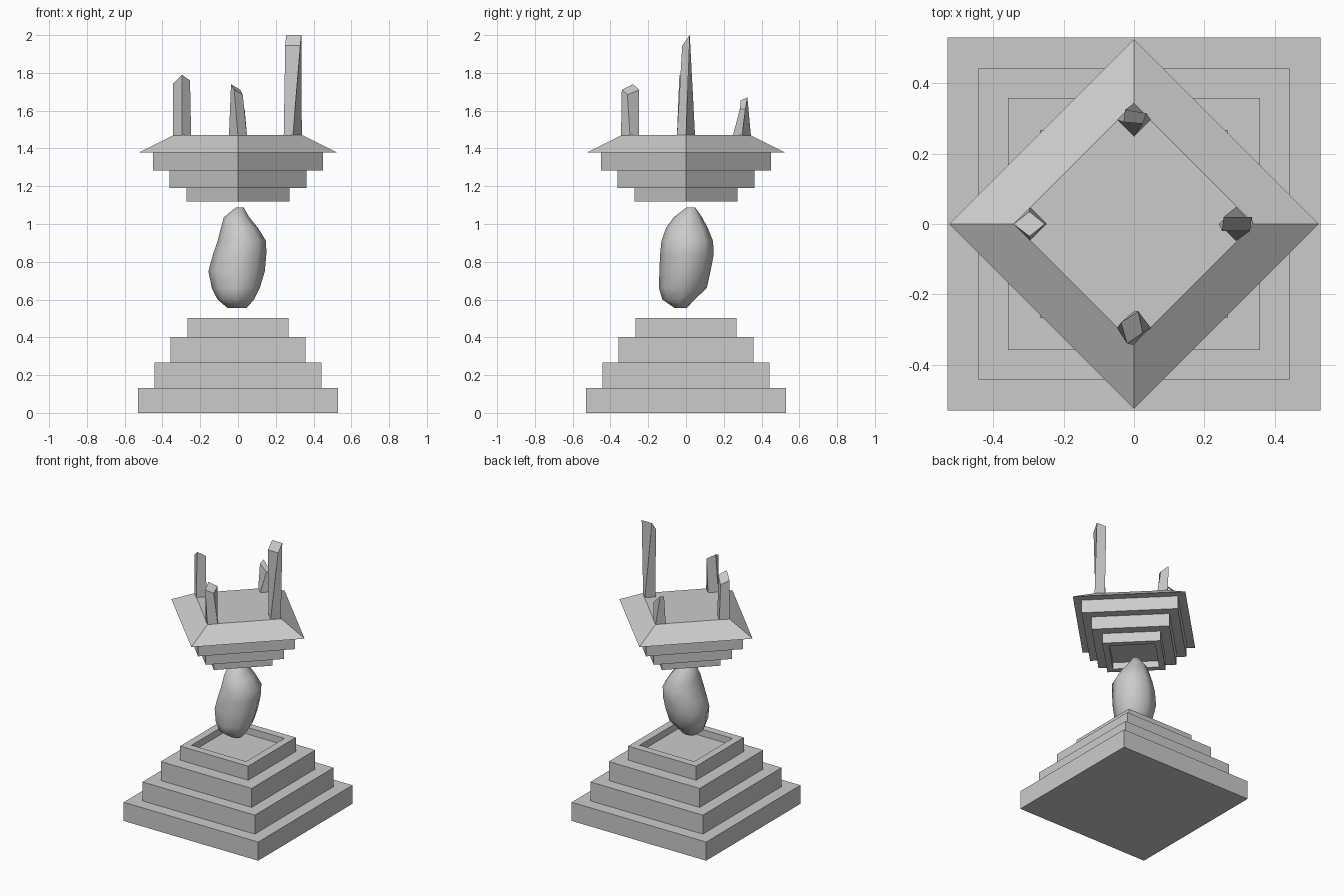
import bpy, bmesh
from math import sin, cos, pi, sqrt

if "Cube" in bpy.data.objects:
    bpy.data.objects.remove(bpy.data.objects["Cube"])

def make_object(name, rings, smooth=False):
    """Skin a stack of equal-sized vertex rings and cap both ends."""
    bm = bmesh.new()
    loops = [[bm.verts.new(p) for p in ring] for ring in rings]
    for a, b in zip(loops, loops[1:]):
        for i in range(len(a)):
            j = (i + 1) % len(a)
            bm.faces.new((a[i], a[j], b[j], b[i]))
    bm.faces.new(loops[0][::-1])
    bm.faces.new(loops[-1])
    bmesh.ops.recalc_face_normals(bm, faces=bm.faces)
    for f in bm.faces:
        f.smooth = smooth
    me = bpy.data.meshes.new(name)
    bm.to_mesh(me)
    bm.free()
    ob = bpy.data.objects.new(name, me)
    bpy.context.collection.objects.link(ob)
    return ob

def square_ring(r, z, start):
    return [(r * cos(start + i * pi / 2), r * sin(start + i * pi / 2), z) for i in range(4)]

# stepped base with a shallow square recess on top
base = [(.53, 0), (.53, .133), (.443, .133), (.443, .268), (.358, .268), (.358, .403),
        (.268, .403), (.268, .503), (.215, .503), (.215, .455)]
make_object("stepped_base", [square_ring(h * sqrt(2), z, pi / 4) for h, z in base])

# floating inverted steps, turned 45 degrees, recessed below, bevelled slab on top
crown = [(.215, 1.165), (.215, 1.118), (.272, 1.118), (.272, 1.19), (.363, 1.19),
         (.363, 1.283), (.449, 1.283), (.449, 1.378), (.525, 1.378), (.342, 1.47)]
make_object("floating_platform", [square_ring(r, z, 0) for r, z in crown])

# floating irregular stone: z, x min, x max, y min, y max
stone = [(.555, -.055, .045, -.06, .005), (.60, -.108, .085, -.125, .045),
         (.66, -.138, .115, -.143, .11), (.75, -.157, .142, -.141, .13),
         (.84, -.132, .15, -.137, .147), (.91, -.108, .149, -.13, .143),
         (.98, -.09, .105, -.105, .115), (1.035, -.075, .06, -.065, .085),
         (1.087, -.012, .03, .0, .05)]
rings = []
for z, x0, x1, y0, y1 in stone:
    cx, cy, rx, ry = (x0 + x1) / 2, (y0 + y1) / 2, (x1 - x0) / 2, (y1 - y0) / 2
    rings.append([(cx + rx * cos(i * pi / 4), cy + ry * sin(i * pi / 4), z) for i in range(8)])
make_object("floating_stone", rings, smooth=True)

# four slanted shards on the platform corners; tops start at the -x corner
shards = {
    "left_shard": (-.296, 0, [(-.343, 0, 1.745), (-.297, -.035, 1.79), (-.254, 0, 1.76), (-.297, .035, 1.715)]),
    "right_shard": (.29, 0, [(.25, -.02, 1.945), (.33, -.02, 1.945), (.335, .02, 2.0), (.255, .02, 2.0)]),
    "front_shard": (0, -.296, [(-.037, -.28, 1.74), (-.02, -.34, 1.71), (.025, -.31, 1.685), (.012, -.248, 1.71)]),
    "back_shard": (0, .296, [(-.03, .29, 1.655), (.025, .285, 1.61), (.035, .315, 1.61), (-.025, .325, 1.67)]),
}
for name, (x, y, top) in shards.items():
    r = .048
    foot = [(x - r, y, 1.465), (x, y - r, 1.465), (x + r, y, 1.465), (x, y + r, 1.465)]
    make_object(name, [foot, top])
